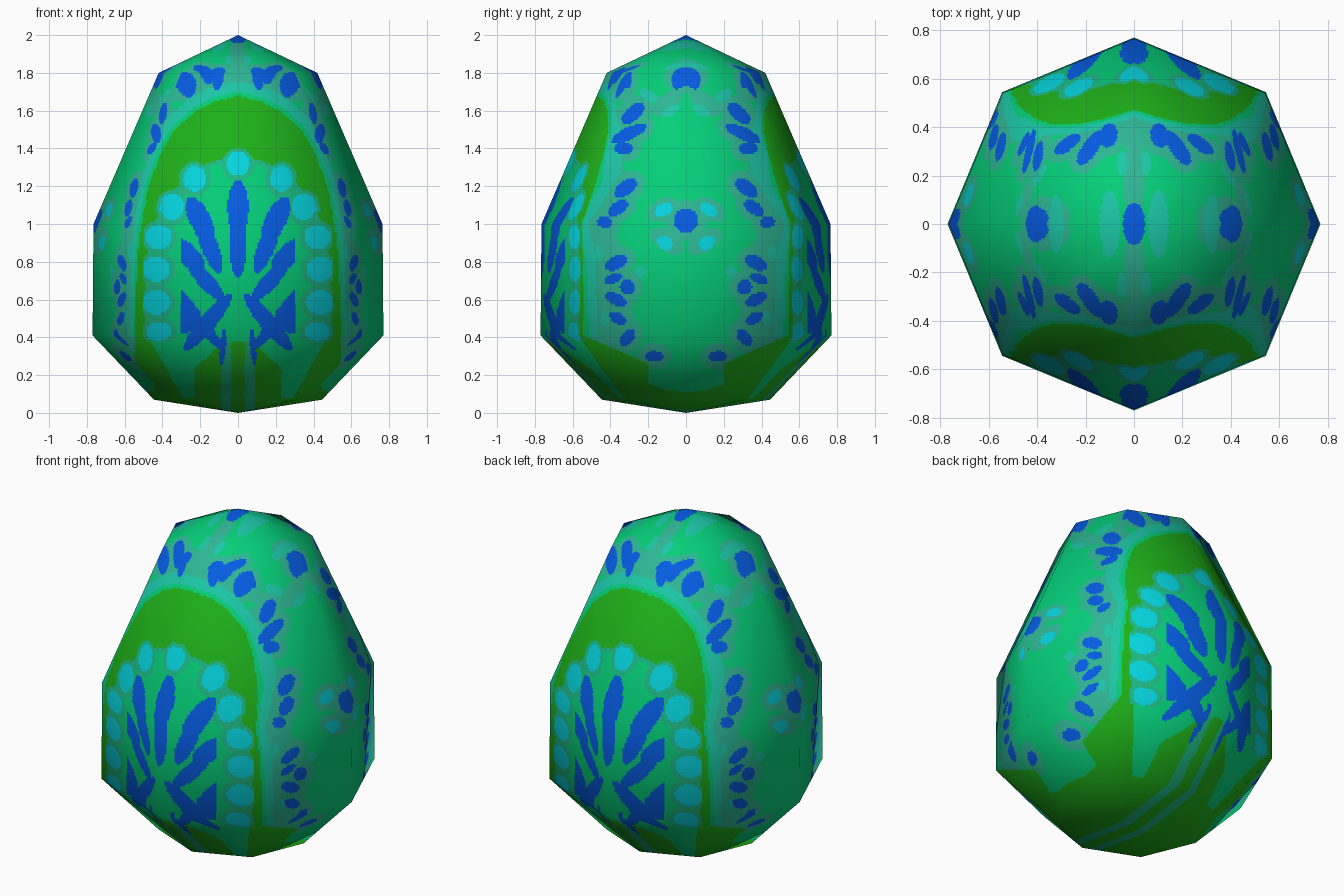
import bpy, math
from mathutils import Vector

if "Cube" in bpy.data.objects:
    bpy.data.objects.remove(bpy.data.objects["Cube"])

# ---- colours (sRGB 0-255 turned to linear) ----
def mat(name, *rgb):
    m = bpy.data.materials.new(name)
    lin = [((c / 255 + 0.055) / 1.055) ** 2.4 for c in rgb]
    m.diffuse_color = (*lin, 1)
    m.use_nodes = True
    m.node_tree.nodes["Principled BSDF"].inputs["Base Color"].default_value = m.diffuse_color
    return m

MATS = [mat("sea_green", 4, 207, 121), mat("leaf_green", 30, 177, 25), mat("petal_blue", 4, 92, 228),
        mat("cyan", 4, 212, 222), mat("muted_teal", 46, 183, 148), mat("turquoise", 28, 200, 168),
        mat("dot_halo_green", 28, 184, 132)]
BASE, GREEN, BLUE, CYAN, MUTED, TURQ, HALO = range(7)

# ---- pattern helpers; all shapes are mirrored by using absolute coordinates ----
def interp(t, pts):
    if t <= pts[0][0]:
        return pts[0][1]
    for (a, p), (b, q) in zip(pts, pts[1:]):
        if t <= b:
            return p + (q - p) * (t - a) / (b - a)
    return -1

def prep(shapes):
    return [(u, v, a, b, math.cos(math.radians(g)), math.sin(math.radians(g))) for u, v, a, b, g in shapes]

def hit(u, v, shapes, grow=0.0):
    for cu, cv, a, b, c, s in shapes:
        du, dv = u - cu, v - cv
        if abs(du) + abs(dv) < 0.32:
            p, q = du * c + dv * s, dv * c - du * s
            if (p / (a + grow)) ** 2 + (q / (b + grow)) ** 2 < 1:
                return True
    return False

# half widths of the arch panel and of the fan inside it, by height
ARCH = [(0.4, .545), (.8, .535), (1.0, .51), (1.2, .475), (1.4, .395), (1.5, .335), (1.6, .22), (1.65, .12), (1.68, 0)]
FAN = [(0.35, .48), (.5, .495), (.8, .49), (.95, .47), (1.08, .41), (1.2, .32), (1.3, .22), (1.34, .1), (1.37, 0)]
FOOT = [(0, .11), (.11, .12), (.2, .15), (.32, .2), (.45, .29), (.55, .4)]

# fan petals and dots (front plane: x, z)
FAN_PETALS = prep([(0, 1.08, .15, .056, 90), (0, .9, .18, .046, 90), (.2, 1.02, .135, .056, 64),
                   (.15, .88, .15, .045, 68), (.27, .84, .115, .055, 42), (.17, .7, .14, .042, 48),
                   (.16, .48, .19, .045, 130), (.17, .44, .15, .03, 48), (.08, .35, .1, .016, 95)])
DOTS = prep([(0, 1.32, .06, .065, 0), (.23, 1.24, .06, .068, 0), (.35, 1.09, .065, .07, 0), (.42, .93, .07, .065, 0),
             (.435, .76, .075, .065, 0), (.435, .585, .075, .065, 0), (.42, .43, .065, .05, 0)])
# border petals and spots (side plane: y, z)
SIDE_PETALS = prep([(0, 1.02, .065, .065, 0), (0, 1.78, .075, .05, 0),
                    (.28, 1.585, .075, .037, 138), (.30, 1.48, .1, .033, 155), (.33, 1.40, .05, .032, 5),
                    (.32, 1.19, .07, .038, 145), (.36, 1.085, .06, .033, 145), (.43, 1.01, .04, .033, 10),
                    (.37, .795, .062, .036, 152), (.31, .665, .04, .04, 60), (.385, .71, .05, .024, 160),
                    (.37, .6, .06, .03, 25), (.36, .5, .05, .028, 30), (.31, .4, .055, .032, 130),
                    (.17, .3, .05, .028, 0)])
SIDE_SPOTS = prep([(.12, 1.075, .05, .032, 150), (.11, .9, .045, .035, 30), (.08, 1.6, .05, .025, 150),
                   (.2, 1.68, .05, .03, 30), (.43, 1.2, .02, .045, 0),
                   (.46, .85, .02, .045, 0), (.24, .75, .03, .03, 0), (.43, .5, .025, .04, 0)])
SIDE_LEAVES = prep([(.12, 1.075, .09, .06, 150), (.1, .91, .1, .055, 35), (.1, 1.64, .1, .05, 140)])
# crown shapes (top plane: x, y)
TOP_PETALS = prep([(0, 0, .045, .09, 0), (.41, 0, .035, .075, 0), (.105, .365, .052, .036, 100),
                   (.18, .315, .085, .032, 125), (.275, .33, .065, .026, 145)])
TOP_SPOTS = prep([(.1, 0, .042, .14, 0), (.32, 0, .03, .12, 0), (.05, .25, .02, .05, 0)])
TOP_RIBBON = prep([(0, .2, .045, .2, 0), (.42, 0, .06, .15, 0)])

def fan_wing(x, z):
    # lowest broad petal of the fan, with a notched lower edge
    return 0.2 < x < 0.305 and 0.42 + max(0, .27 - x) * .6 < z < 0.66 - (0.305 - x) * 1.15

def paint_fan(x, z):
    if hit(x, z, FAN_PETALS) and x < .305 or fan_wing(x, z):
        return BLUE
    if z > .38 and hit(x, z, DOTS):
        return CYAN
    w = interp(z, FAN)
    if z < .38:
        # trailing stem stripes and leaf ends under the fan
        if .035 < x < .09:
            return HALO
        if x < .035 or (x < .23 and z < .38 - (x - .07) * .9):
            return GREEN
        return BASE if x < .25 + z * .55 and z > .08 else GREEN
    if hit(x, z, DOTS, .028):
        return HALO
    return BASE if x < w - .07 else HALO if x < w else GREEN

def paint(c):
    x, y, z = abs(c.x), abs(c.y), c.z
    foot = interp(min(y, .55), FOOT)
    in_arch = x < interp(z, ARCH) and y > .2 and z > .05
    if in_arch or z < foot:
        if x < .5 and (z < 1.36 and x < interp(z, FAN) or hit(x, z, DOTS, .02)):
            return paint_fan(x, z)
        return GREEN
    if hit(y, z, SIDE_PETALS) or (z > 1.66 and hit(x, y, TOP_PETALS)):
        return BLUE
    # pale rim that follows the arch
    if z > .4 and x < interp(z - .02, ARCH) + .012:
        return BASE
    if z > .4 and (x < interp(z - .07, ARCH) + .03):
        return TURQ
    if hit(y, z, SIDE_SPOTS) or (z > 1.8 and hit(x, y, TOP_SPOTS)):
        return CYAN if z < 1.3 and y < .17 else TURQ
    if z > 1.8 and hit(x, y, TOP_RIBBON):
        return MUTED
    edge = .35 if z < 1.65 else .28
    if z > .25 and y > edge + .02 * math.sin(z * 28) + .02 * math.sin(x * 40) * (z > 1.7):
        return MUTED
    if hit(y, z, SIDE_PETALS, .042) or hit(y, z, SIDE_LEAVES):
        return MUTED
    if z > 1.66 and y > .15 and hit(x, y, TOP_PETALS, .035):
        return MUTED
    return BASE

# ---- egg: eight-sided profile, each flat panel finely cut for the painted pattern ----
PROFILE = [(0, 0), (.445, .07), (.77, .41), (.765, 1.0), (.42, 1.8), (0, 2.0)]
SIDES, CUTS, STEP = 8, 52, 0.011

seg = [Vector((b[1] - a[1], a[0] - b[0])).normalized() for a, b in zip(PROFILE, PROFILE[1:])]
pnorm = [Vector((0, -1))] + [(p + q).normalized() for p, q in zip(seg, seg[1:])] + [Vector((0, 1))]
dirs = [Vector((math.cos(k * math.tau / SIDES), math.sin(k * math.tau / SIDES))) for k in range(SIDES + 1)]
ring = [dirs[k].lerp(dirs[k + 1], j / CUTS) for k in range(SIDES) for j in range(CUTS)]

rows = []
for i in range(len(PROFILE) - 1):
    a, b = Vector(PROFILE[i]), Vector(PROFILE[i + 1])
    n = math.ceil((b - a).length / STEP)
    rows += [(a.lerp(b, j / n), pnorm[i].lerp(pnorm[i + 1], j / n)) for j in range(n)]
rows = rows[1:]

verts, normals, faces = [Vector((0, 0, 0))], [Vector((0, 0, -1))], []
for p, nrm in rows:
    for d in ring:
        verts.append(Vector((d.x * p.x, d.y * p.x, p.y)))
        u = d.normalized()
        normals.append(Vector((u.x * nrm.x, u.y * nrm.x, nrm.y)).normalized())
verts.append(Vector((0, 0, 2)))
normals.append(Vector((0, 0, 1)))
N, last = len(ring), len(verts) - 1
for j in range(N):
    k = (j + 1) % N
    faces.append((0, 1 + k, 1 + j))
    for r in range(len(rows) - 1):
        o = 1 + r * N
        faces.append((o + j, o + k, o + N + k, o + N + j))
    faces.append((last - N + j, last - N + k, last))

me = bpy.data.meshes.new("painted_egg")
me.from_pydata(verts, [], faces)
for m in MATS:
    me.materials.append(m)
me.polygons.foreach_set("material_index", [paint(p.center) for p in me.polygons])
me.polygons.foreach_set("use_smooth", [True] * len(me.polygons))
me.update()
# smooth shading across the broad panels
me.normals_split_custom_set_from_vertices(normals)
egg = bpy.data.objects.new("painted_egg", me)
bpy.context.collection.objects.link(egg)
